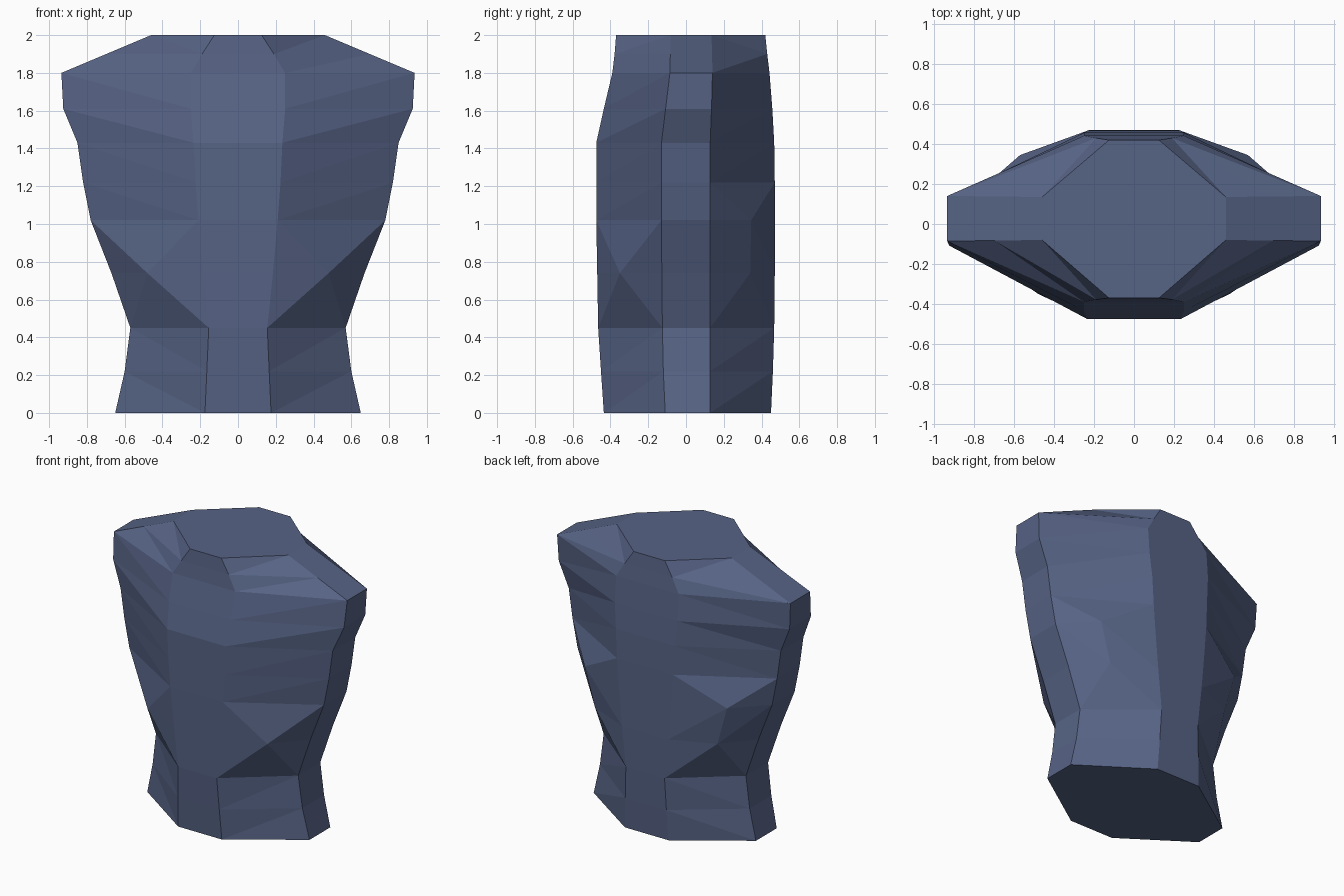
import bpy, bmesh

if "Cube" in bpy.data.objects:
    bpy.data.objects.remove(bpy.data.objects["Cube"])

cloth = bpy.data.materials.new("slate_blue")
cloth.diffuse_color = (0.094, 0.125, 0.235, 1)
cloth.use_nodes = True
cloth.node_tree.nodes["Principled BSDF"].inputs["Base Color"].default_value = cloth.diffuse_color

# Levels: height, chest half width, flank half width, chest y, flank front y, flank back y, back y
LEVELS = [
    (0.00, 0.175, 0.650, -0.435, -0.110, 0.128, 0.450),
    (0.22, 0.165, 0.600, -0.450, -0.120, 0.128, 0.460),
    (0.45, 0.155, 0.570, -0.465, -0.125, 0.128, 0.467),
    (0.74, 0.185, 0.670, -0.470, -0.128, 0.128, 0.470),
    (1.02, 0.210, 0.780, -0.475, -0.130, 0.128, 0.470),
    (1.22, 0.225, 0.820, -0.475, -0.130, 0.128, 0.470),
    (1.43, 0.235, 0.850, -0.475, -0.130, 0.128, 0.467),
    (1.61, 0.250, 0.925, -0.435, -0.108, 0.135, 0.457),
    (1.80, 0.250, 0.935, -0.390, -0.085, 0.140, 0.442),
    (1.90, 0.190, 0.6975, -0.378, -0.083, 0.138, 0.430),
    (2.00, 0.125, 0.460, -0.370, -0.080, 0.135, 0.420),
]
WAIST, RIBS = 2, 4
bm = bmesh.new()


def column(sx, xi, yi):
    """One vertical edge line running up the body."""
    return [bm.verts.new((sx * l[xi], l[yi], l[0])) for l in LEVELS]


def fan(centre, rim):
    for a, b in zip(rim, rim[1:]):
        bm.faces.new((centre, a, b))


def panel(inner, outer, levels, rising):
    """Triangulated strip; rising diagonals run from inner up to outer."""
    for i in levels:
        a, b, c, d = inner[i], outer[i], outer[i + 1], inner[i + 1]
        tris = ((a, b, c), (a, c, d)) if rising else ((a, b, d), (b, c, d))
        for t in tris:
            bm.faces.new(t)


cols = {}
last = len(LEVELS) - 1
for s in (-1, 1):
    F, SF = column(s, 1, 3), column(s, 2, 4)
    SB, B = column(s, 2, 5), column(s, 1, 6)
    cols[s] = (F, SF, SB, B)
    # flank
    for i in range(last):
        bm.faces.new((SF[i], SB[i], SB[i + 1], SF[i + 1]))
    # front panel with one raised rib point
    panel(F, SF, [*range(WAIST), *range(RIBS, last)], True)
    m = bm.verts.new((s * 0.48, -0.35, 0.74))
    fan(m, [F[2], SF[2], SF[3], SF[4], F[4], F[3], F[2]])
    # back panel with two raised points
    panel(B, SB, [*range(WAIST), *range(5, 9)], False)
    panel(B, SB, [9], True)
    lo = bm.verts.new((s * 0.49, 0.34, 0.74))
    hi = bm.verts.new((s * 0.57, 0.345, 1.02))
    fan(lo, [hi, B[3], B[2], SB[2], SB[3], SB[4], hi])
    fan(hi, [SB[4], SB[5], B[5], B[4], B[3]])

# chest and spine strips, then neck and hem caps
L, R = cols[-1], cols[1]
for k in (0, 3):
    for i in range(last):
        bm.faces.new((L[k][i], R[k][i], R[k][i + 1], L[k][i + 1]))
for i in (0, last):
    bm.faces.new([c[i] for c in L] + [c[i] for c in reversed(R)])

bmesh.ops.recalc_face_normals(bm, faces=bm.faces)
mesh = bpy.data.meshes.new("torso")
bm.to_mesh(mesh)
bm.free()
mesh.materials.append(cloth)
bpy.context.collection.objects.link(bpy.data.objects.new("torso", mesh))
